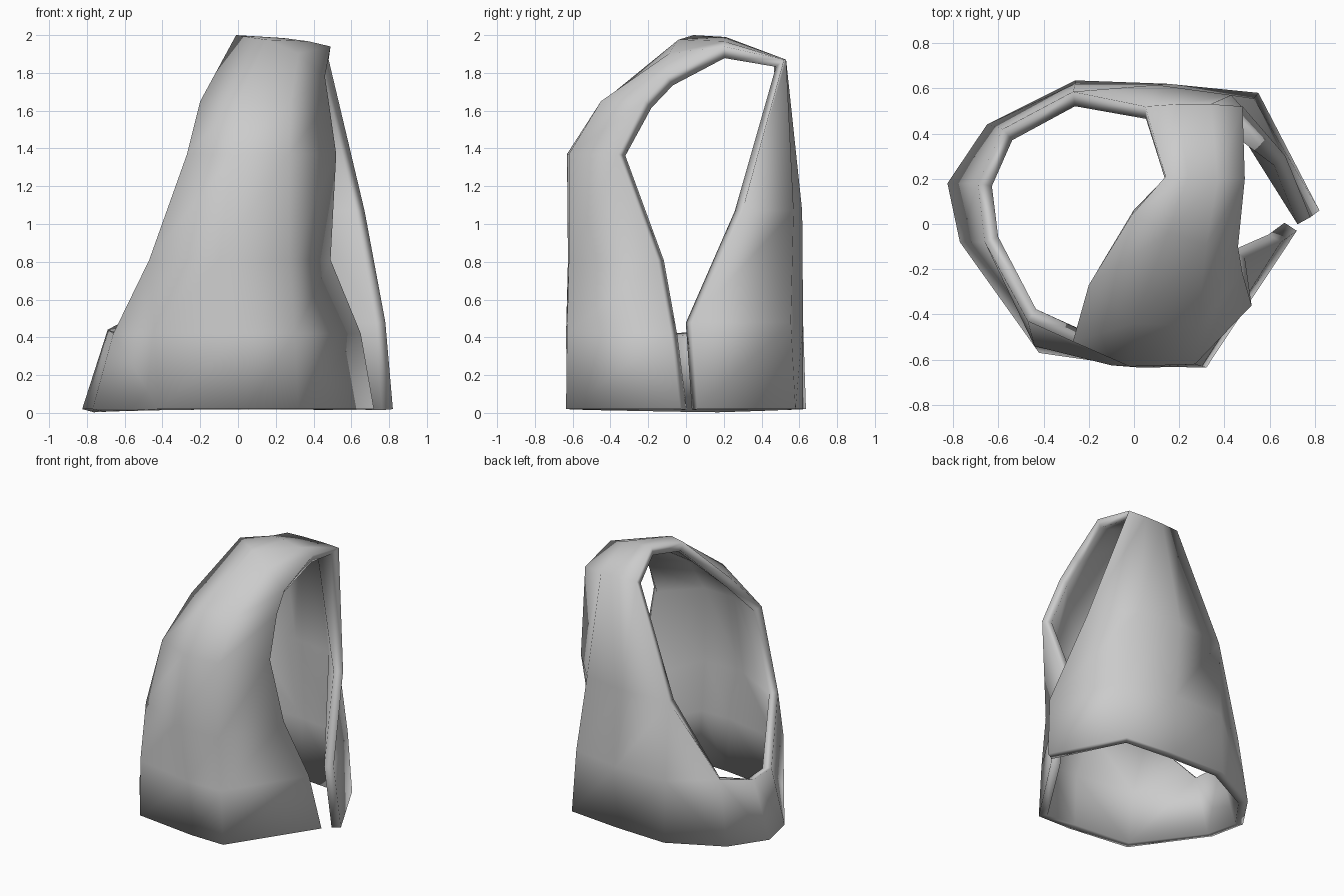
import bpy, bmesh

if "Cube" in bpy.data.objects:
    bpy.data.objects.remove(bpy.data.objects["Cube"])

HEM = .02
# Cross-sections of the panel, running from the front hem over the shoulder
# to the back hem: height, then x, y at left edge, two middle folds, right edge
sections = [
    (HEM, -.42, -.57, .05, -.63, .32, -.635, .72, -.03),
    (.42, -.44, -.54, .03, -.635, .30, -.63, .65, -.08),
    (.81, -.47, -.43, -.10, -.625, .27, -.62, .49, -.15),
    (1.37, -.27, -.52, -.02, -.63, .27, -.62, .52, -.36),
    (1.65, -.20, -.27, 0, -.44, .28, -.45, .48, -.22),
    (2.0, -.01, .04, .15, -.04, .32, -.09, .46, -.10),
    (1.99, .14, .21, .24, .21, .37, .20, .49, .20),
    (1.87, .05, .52, .19, .53, .34, .53, .48, .52),
    (1.07, -.27, .585, .10, .615, .43, .57, .67, .30),
    (.48, -.26, .62, .15, .62, .53, .555, .78, .03),
    (HEM, -.26, .635, .15, .62, .55, .58, .82, .06),
]
# How far the shoulder rolls down towards its right edge
roll = {5: .22, 6: .05}

bm = bmesh.new()


def section_points(index, section):
    z, xy = section[0], section[1:]
    return [bm.verts.new((xy[2 * i], xy[2 * i + 1],
                          z - roll.get(index, 0) * (i / 3) ** 2)) for i in range(4)]


# Front panel, shoulder strap and back panel
grid = [section_points(i, s) for i, s in enumerate(sections)]
for a, b in zip(grid, grid[1:]):
    for i in range(3):
        bm.faces.new((a[i], a[i + 1], b[i + 1], b[i]))

# Low band closing the left side, from front to back
band_hem = [bm.verts.new((x, y, HEM)) for x, y in ((-.77, -.08), (-.825, .18), (-.65, .44))]
band_rim = [bm.verts.new(p) for p in ((-.66, -.08, .42), (-.69, .18, .44), (-.58, .42, .50))]
hem = [grid[0][0]] + band_hem + [grid[-1][0]]
rim = [grid[1][0]] + band_rim + [grid[-2][0]]
for i in range(4):
    bm.faces.new((hem[i], rim[i], rim[i + 1], hem[i + 1]))

# Gussets where the band rises into the front and back panels
bm.faces.new((grid[1][0], grid[2][0], rim[1]))
bm.faces.new((grid[-3][0], grid[-2][0], rim[3]))

# Outside faces outwards, all smooth
bmesh.ops.recalc_face_normals(bm, faces=bm.faces)
bm.normal_update()
bm.faces.ensure_lookup_table()
if bm.faces[0].normal.y > 0:
    bmesh.ops.reverse_faces(bm, faces=bm.faces)
for f in bm.faces:
    f.smooth = True

mesh = bpy.data.meshes.new("garment_shell")
bm.to_mesh(mesh)
bm.free()
shell = bpy.data.objects.new("garment_shell", mesh)
bpy.context.collection.objects.link(shell)

grey = bpy.data.materials.new("plain_grey")
grey.diffuse_color = (.6, .6, .6, 1)
grey.use_nodes = True
grey.node_tree.nodes["Principled BSDF"].inputs["Base Color"].default_value = grey.diffuse_color
mesh.materials.append(grey)

# Cloth thickness, grown inwards
solid = shell.modifiers.new("thickness", "SOLIDIFY")
solid.thickness = .065
solid.offset = -1
